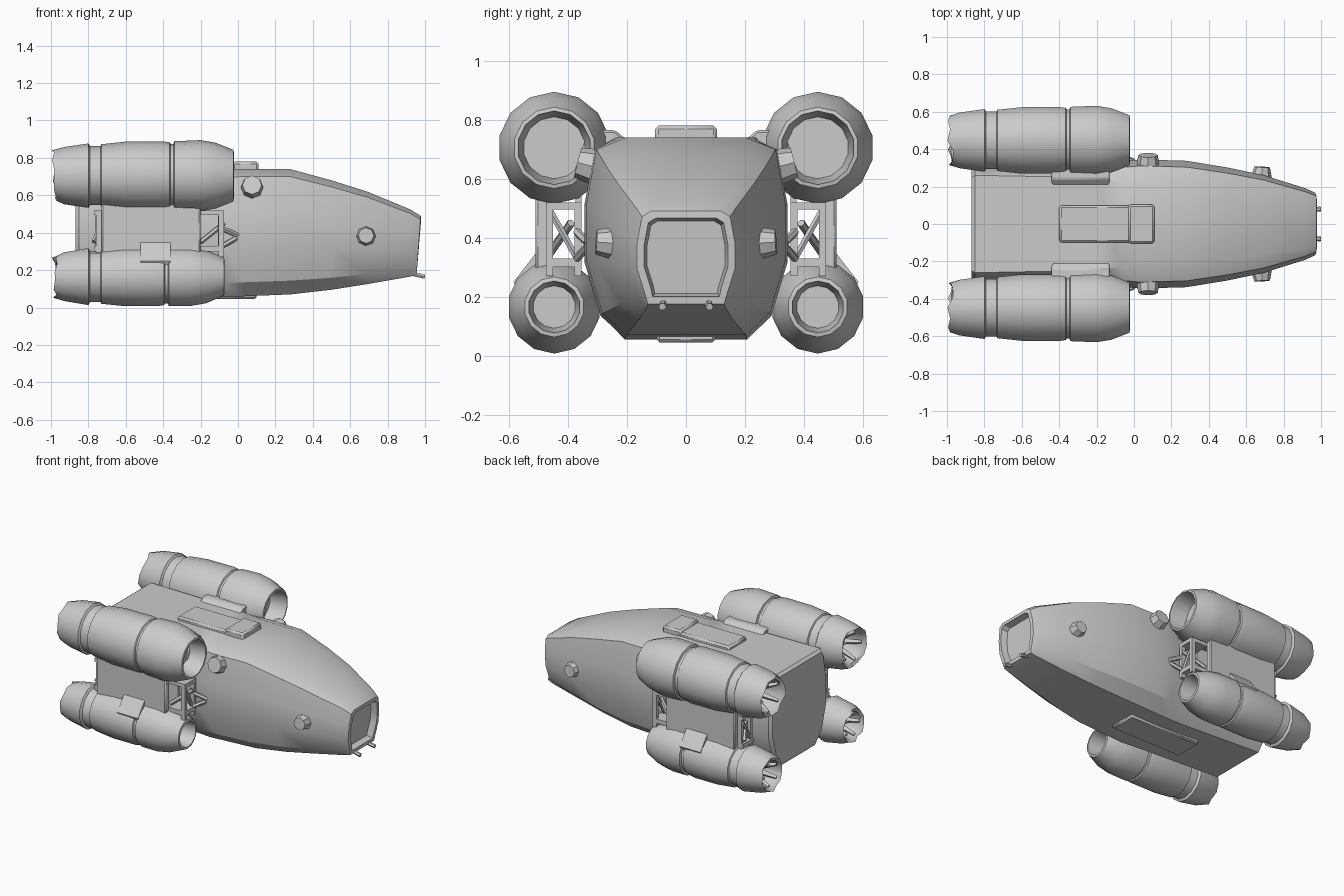
import bpy, bmesh, random
from math import sin, cos, pi, radians
from mathutils import Vector

if "Cube" in bpy.data.objects:
    bpy.data.objects.remove(bpy.data.objects["Cube"])

random.seed(4)


def finish(name, bm, angle=35, mirror=False, bevel=0):
    bmesh.ops.recalc_face_normals(bm, faces=bm.faces)
    me = bpy.data.meshes.new(name)
    bm.to_mesh(me)
    bm.free()
    me.shade_smooth()
    me.set_sharp_from_angle(angle=radians(angle))
    ob = bpy.data.objects.new(name, me)
    bpy.context.collection.objects.link(ob)
    if bevel:
        b = ob.modifiers.new("Bevel", 'BEVEL')
        b.width = bevel
        b.segments = 1
    if mirror:
        ob.modifiers.new("Mirror", 'MIRROR').use_axis = (False, True, False)
    return ob


def loft(name, rings, **kw):
    """Skin a list of equal-length point rings and cap both ends."""
    bm = bmesh.new()
    rows = [[bm.verts.new(p) for p in r] for r in rings]
    n = len(rows[0])
    for a, b in zip(rows, rows[1:]):
        for i in range(n):
            j = (i + 1) % n
            bm.faces.new((a[i], a[j], b[j], b[i]))
    bm.faces.new(rows[0])
    bm.faces.new(rows[-1])
    return finish(name, bm, **kw)


def prism(name, yz, x0, x1, **kw):
    return loft(name, [[(x, y, z) for y, z in yz] for x in (x0, x1)], **kw)


def box(name, x, y, z, **kw):
    return prism(name, [(y[0], z[0]), (y[1], z[0]), (y[1], z[1]), (y[0], z[1])], x[0], x[1], **kw)


def rod(name, a, b, r, n=6, r2=None, **kw):
    a, b = Vector(a), Vector(b)
    q = (b - a).to_track_quat('Z', 'Y')
    rings = []
    for c, rad in ((a, r), (b, r2 or r)):
        rings.append([c + q @ Vector((rad * cos(2 * pi * i / n), rad * sin(2 * pi * i / n), 0))
                      for i in range(n)])
    return loft(name, rings, **kw)


# Hull: one chamfered cross-section, scaled along the length
def section(x, zb, zt, w, wt=.6, wb=.6, lean=0):
    h = zt - zb
    half = [(wb, 0), (.84, .11), (1, .38), (1, .66), (max(.9, wt + .06), .94), (wt, 1)]
    pts = half + [(-y, t) for y, t in reversed(half)]
    return [(x + lean * t, y * w, zb + t * h) for y, t in pts]


loft("hull", [
    section(-.87, .12, .725, .295, .84, .62),
    section(-.85, .09, .74, .31, .84, .65),
    section(-.20, .06, .74, .31, .80, .65),
    section(-.07, .055, .74, .335, .68, .62),
    section(.03, .06, .74, .345),
    section(.28, .07, .74, .338),
    section(.50, .095, .68, .302, .6),
    section(.69, .125, .62, .262, .62),
    section(.92, .165, .525, .19, .68, .7),
    section(.955, .175, .49, .166, .72, .78, .022),
    section(.957, .20, .467, .142, .72, .8, .022),
    section(.915, .21, .457, .132, .72, .8, .022),
], angle=28)

# Raised spine on top, hatch block, and belly plate
box("spine_plate", (-.40, .06), (-.10, .10), (.70, .765), bevel=.012)
box("spine_block", (-.03, .11), (-.105, .105), (.70, .78), bevel=.012)
box("belly_plate", (-.45, .10), (-.10, .10), (.045, .09), bevel=.01)


# Engines: turned profile with grooves, funnel inlet and ragged hollow nozzle
def engine(name, cy, cz, prof, n=14):
    rings = []
    for x, r, rag in prof:
        rings.append([(x + rag * random.random(), cy + r * cos(2 * pi * (i + .5) / n),
                       cz + r * sin(2 * pi * (i + .5) / n)) for i in range(n)])
    loft(name, rings, mirror=True)


engine("upper_engine", .447, .705, [
    (-.84, .09, 0), (-.97, .115, .02), (-1, .135, .035), (-.93, .153, 0), (-.80, .172, 0),
    (-.79, .158, 0), (-.735, .158, 0), (-.73, .168, 0), (-.60, .182, 0), (-.40, .183, 0),
    (-.365, .178, 0), (-.36, .170, 0), (-.345, .170, 0), (-.34, .184, 0), (-.20, .190, 0),
    (-.12, .176, 0), (-.025, .138, 0), (-.022, .125, 0), (-.14, .105, 0)])
engine("lower_engine", .447, .165, [
    (-.84, .07, 0), (-.97, .092, .02), (-1, .112, .035), (-.93, .13, 0), (-.80, .152, 0),
    (-.79, .136, 0), (-.735, .136, 0), (-.73, .145, 0), (-.60, .158, 0), (-.43, .158, 0),
    (-.395, .152, 0), (-.39, .144, 0), (-.375, .144, 0), (-.37, .158, 0), (-.26, .158, 0),
    (-.17, .142, 0), (-.075, .102, 0), (-.072, .088, 0), (-.18, .072, 0)])

# Broken blades inside the nozzles
for label, cz, rad in (("upper", .705, .10), ("lower", .165, .078)):
    for k in range(5):
        a = 2 * pi * k / 5
        c, s = cos(a) * rad, sin(a) * rad
        rod(label + "_nozzle_blade", (-.86, .447 + c * .4, cz + s * .4),
            (-.965, .447 + c, cz + s), .022, 4, .012, mirror=True)

# Pylons joining upper engines to the hull
prism("upper_pylon", [(.20, .73), (.24, .765), (.33, .765), (.38, .62), (.285, .575)],
      -.44, -.13, mirror=True, bevel=.008)
prism("upper_strut", [(.20, .66), (.30, .70), (.37, .605), (.285, .575)],
      -.16, -.09, mirror=True)

# Side panel linking upper and lower engines
box("engine_link_panel", (-.73, -.20), (.465, .51), (.24, .57), mirror=True, bevel=.008)
box("engine_link_inner", (-.73, -.20), (.355, .375), (.24, .57), mirror=True)
prism("lower_fairing", [(.50, .36), (.585, .25), (.56, .20), (.45, .25)],
      -.52, -.36, mirror=True)

# Open brackets at each end of the link panels
for label, x0, x1 in (("front", -.20, -.075), ("rear", -.77, -.73)):
    for y in ((.355, .378), (.452, .475)):
        box(label + "_bracket_post", (x1 - .03, x1), y, (.27, .52), mirror=True)
    for z in ((.495, .52), (.30, .33)):
        box(label + "_bracket_bar", (x0, x1), (.355, .475), z, mirror=True)
    rod(label + "_bracket_brace", (x1 - .02, .37, .33), (x1 - .02, .46, .49), .012, mirror=True)
    rod(label + "_bracket_tie", (x0, .46, .35), (x1, .39, .45), .014, mirror=True)
rod("hull_strut_upper", (-.08, .37, .42), (.0, .335, .385), .014, mirror=True)
rod("hull_strut_lower", (-.08, .37, .33), (-.01, .335, .37), .014, mirror=True)

# Side thruster pods
rod("shoulder_pod", (.075, .27, .63), (.075, .368, .655), .068, 8, .052, mirror=True)
rod("nose_pod", (.68, .22, .38), (.685, .305, .385), .062, 8, .042, mirror=True)

# Short prongs under the nose
rod("nose_prong", (.91, .075, .185), (.998, .08, .165), .013, mirror=True)
